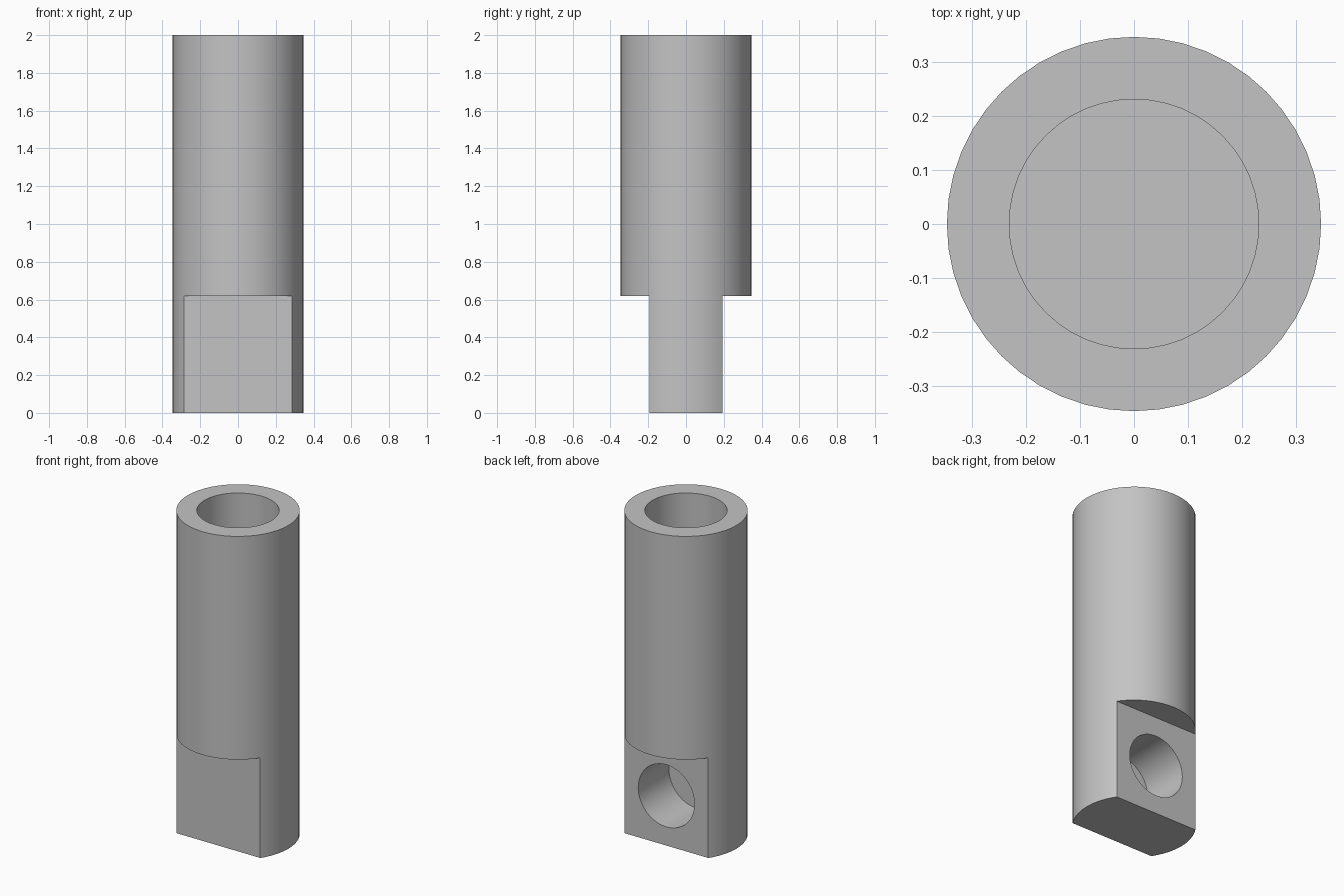
import bpy
import math

cube = bpy.data.objects.get("Cube")
if cube:
    bpy.data.objects.remove(cube, do_unlink=True)

UNIT = 2 / 26            # 26 small units give the full height
RADIUS = 4.5 * UNIT
FLAT_Y = 2.5 * UNIT      # half thickness of the flattened end
FLAT_TOP = 8.05 * UNIT
BORE_FLOOR = 10 * UNIT
HOLE_DEPTH = 3.9 * UNIT
OVER = 0.1               # cutters overshoot the surface by this much

grey = bpy.data.materials.new("grey_metal")
grey.use_nodes = True
colour = (0.55, 0.55, 0.55, 1)
grey.diffuse_color = colour
grey.node_tree.nodes["Principled BSDF"].inputs["Base Color"].default_value = colour


def cylinder(name, radius, depth, location, tilt=0.0):
    bpy.ops.mesh.primitive_cylinder_add(
        vertices=48, radius=radius, depth=depth,
        location=location, rotation=(tilt, 0, 0))
    obj = bpy.context.object
    obj.name = name
    return obj


def box(name, size, location):
    bpy.ops.mesh.primitive_cube_add(size=1, location=location)
    obj = bpy.context.object
    obj.name = name
    obj.scale = size
    return obj


def cut(target, cutter):
    cutter.hide_render = True
    mod = target.modifiers.new(cutter.name, "BOOLEAN")
    mod.operation = "DIFFERENCE"
    mod.solver = "EXACT"
    mod.object = cutter
    bpy.ops.object.select_all(action="DESELECT")
    target.select_set(True)
    bpy.context.view_layer.objects.active = target
    bpy.ops.object.modifier_apply(modifier=mod.name)
    bpy.data.objects.remove(cutter, do_unlink=True)


# Round body
body = cylinder("sleeve_body", RADIUS, 2, (0, 0, 1))
body.data.materials.append(grey)

# Blind bore from the top
bore_depth = 2 - BORE_FLOOR + OVER
cut(body, cylinder("bore", 3 * UNIT, bore_depth,
                   (0, 0, BORE_FLOOR + bore_depth / 2)))

# Flats on the front and back of the lower end
for side in (-1, 1):
    cut(body, box("flat", (1, 0.5, FLAT_TOP + OVER),
                  (0, side * (FLAT_Y + 0.25), (FLAT_TOP - OVER) / 2)))

# Blind cross hole in the back flat
hole_length = HOLE_DEPTH + OVER
cut(body, cylinder("cross_hole", 2.5 * UNIT, hole_length,
                   (0, FLAT_Y + OVER - hole_length / 2, 4 * UNIT),
                   math.pi / 2))

# Smooth walls with sharp rims
bpy.ops.object.shade_smooth_by_angle(angle=math.radians(30))
